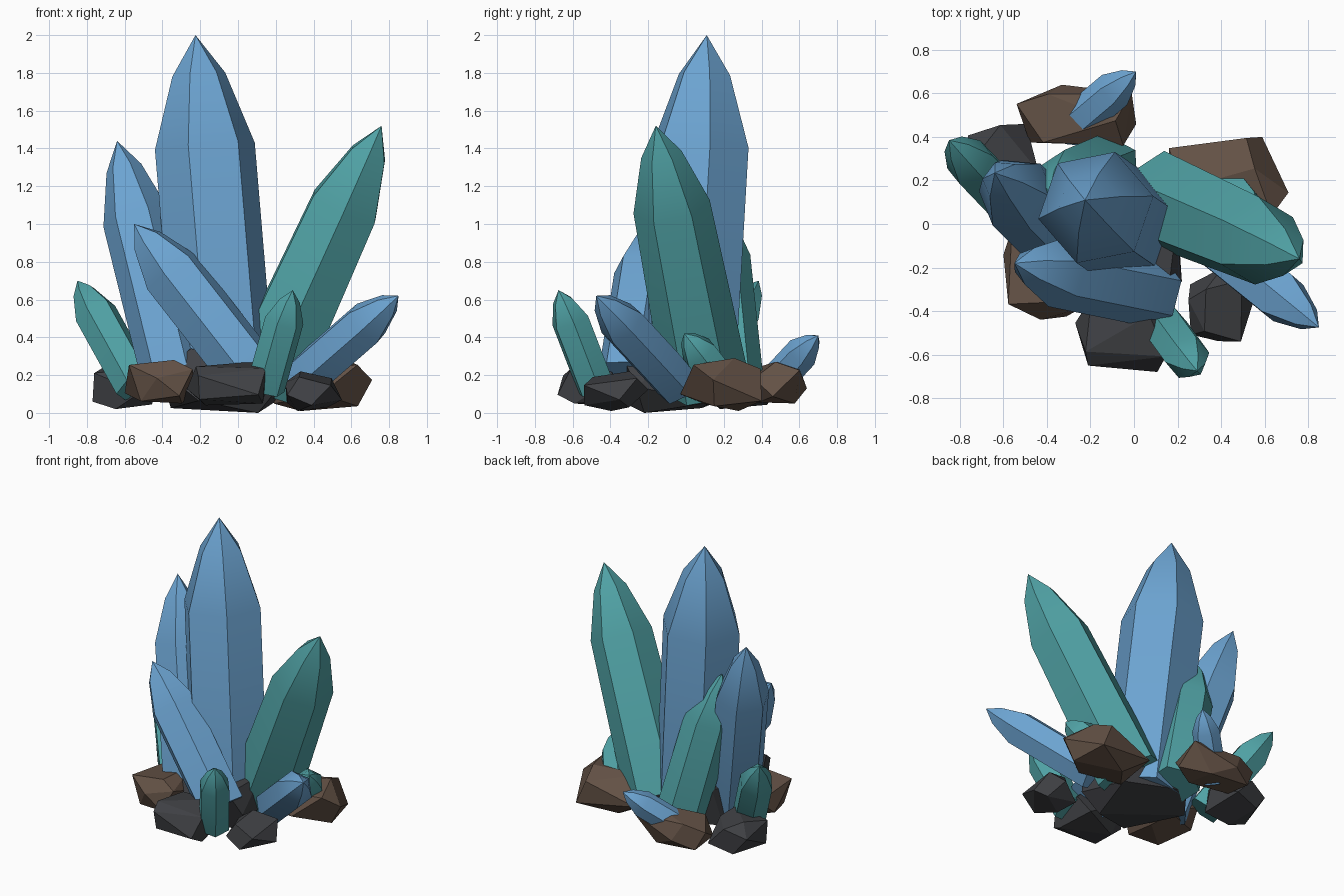
import bpy, bmesh, math, random
from mathutils import Vector

if "Cube" in bpy.data.objects:
    bpy.data.objects.remove(bpy.data.objects["Cube"], do_unlink=True)


def material(name, r, g, b):
    mat = bpy.data.materials.new(name)
    mat.use_nodes = True
    mat.diffuse_color = (r, g, b, 1)
    mat.node_tree.nodes["Principled BSDF"].inputs["Base Color"].default_value = (r, g, b, 1)
    return mat


BLUE = material("blue crystal", .15, .37, .64)
TEAL = material("teal crystal", .08, .36, .375)
DARK = material("dark grey stone", .05, .052, .058)
BROWN = material("brown stone", .125, .083, .06)


def finish(bm, name, mat):
    bmesh.ops.recalc_face_normals(bm, faces=bm.faces)
    mesh = bpy.data.meshes.new(name)
    bm.to_mesh(mesh)
    bm.free()
    mesh.materials.append(mat)
    obj = bpy.data.objects.new(name, mesh)
    bpy.context.collection.objects.link(obj)
    return obj


def crystal(name, mat, base, tip, radius, turn=0, flare=1.0):
    """Six-sided prism from base to tip with a two-step point."""
    base, tip = Vector(base), Vector(tip)
    axis = tip - base
    spin = Vector((0, 0, 1)).rotation_difference(axis)
    bm = bmesh.new()
    rings = []
    for along, width in ((0, flare), (.69, 1), (.89, .53)):
        ring = []
        for i in range(6):
            a = math.radians(turn + 60 * i)
            offset = Vector((math.cos(a), math.sin(a), 0)) * radius * width
            ring.append(bm.verts.new(base + axis * along + spin @ offset))
        rings.append(ring)
    point = bm.verts.new(tip)
    bm.faces.new(rings[0])
    for i in range(6):
        j = (i + 1) % 6
        for low, high in zip(rings, rings[1:]):
            bm.faces.new((low[i], low[j], high[j], high[i]))
        bm.faces.new((rings[-1][i], rings[-1][j], point))
    obj = finish(bm, name, mat)
    # Soft along the length, crisp between the six sides
    bpy.ops.object.select_all(action="DESELECT")
    obj.select_set(True)
    bpy.context.view_layer.objects.active = obj
    bpy.ops.object.shade_smooth_by_angle(angle=math.radians(32))


def rock(name, mat, low, high, seed, roundness=.6):
    """Blocky boulder: hull of jittered points, fitted to a box."""
    rng = random.Random(seed)
    count = 12
    points = []
    for i in range(count):
        z = 1 - 2 * (i + .5) / count
        a = i * 2.4 + rng.uniform(-.3, .3) + seed
        r = math.sqrt(1 - z * z)
        p = Vector((r * math.cos(a), r * math.sin(a), z))
        squared = Vector([math.copysign(abs(c) ** roundness, c) for c in p])
        points.append(squared * rng.uniform(.9, 1.08))
    for k in range(3):
        lo, hi = min(p[k] for p in points), max(p[k] for p in points)
        for p in points:
            p[k] = low[k] + (p[k] - lo) / (hi - lo) * (high[k] - low[k])
    bm = bmesh.new()
    for p in points:
        bm.verts.new(p)
    hull = bmesh.ops.convex_hull(bm, input=bm.verts)
    loose = [v for v in hull["geom_interior"] if isinstance(v, bmesh.types.BMVert)]
    bmesh.ops.delete(bm, geom=loose, context="VERTS")
    bmesh.ops.dissolve_limit(bm, angle_limit=math.radians(14), verts=bm.verts, edges=bm.edges)
    finish(bm, name, mat)


# Blue crystals
crystal("main_crystal", BLUE, (-.065, 0, .1), (-.225, .11, 2), .27, 11)
crystal("left_crystal", BLUE, (-.315, -.09, .12), (-.64, .235, 1.44), .18, 53)
crystal("front_crystal", BLUE, (.09, -.31, .18), (-.55, -.18, 1), .165, 15)
crystal("right_front_crystal", BLUE, (.31, -.04, .15), (.85, -.475, .62), .125, 20)
crystal("back_small_crystal", BLUE, (-.31, .43, .12), (.01, .7, .41), .09, 10)

# Teal crystals
crystal("right_crystal", TEAL, (.13, .11, .14), (.76, -.16, 1.52), .205, 30, 1.12)
crystal("left_small_crystal", TEAL, (-.54, .06, .14), (-.85, .385, .7), .115, 10)
crystal("front_small_crystal", TEAL, (.145, -.475, .13), (.29, -.675, .65), .105, 10)
crystal("back_crystal", TEAL, (-.13, .25, .1), (-.39, .15, 1.15), .16, 33, 1.05)
crystal("right_small_crystal", TEAL, (.37, .24, .1), (.57, -.01, .42), .1, 10)

# Dark stones
rock("front_stone", DARK, (-.27, -.68, .04), (.16, -.33, .27), 1)
rock("front_right_stone", DARK, (.25, -.54, .01), (.55, -.2, .22), 2, .8)
rock("back_left_stone", DARK, (-.77, .1, .02), (-.44, .46, .25), 3)
rock("centre_stone", DARK, (-.41, -.35, 0), (.22, .25, .34), 4, .55)

# Brown stones
rock("left_stone", BROWN, (-.6, -.44, .05), (-.23, 0, .28), 5)
rock("back_stone", BROWN, (-.54, .36, .05), (.01, .64, .27), 6)
rock("right_stone", BROWN, (.16, -.03, .01), (.71, .4, .29), 7, .75)
